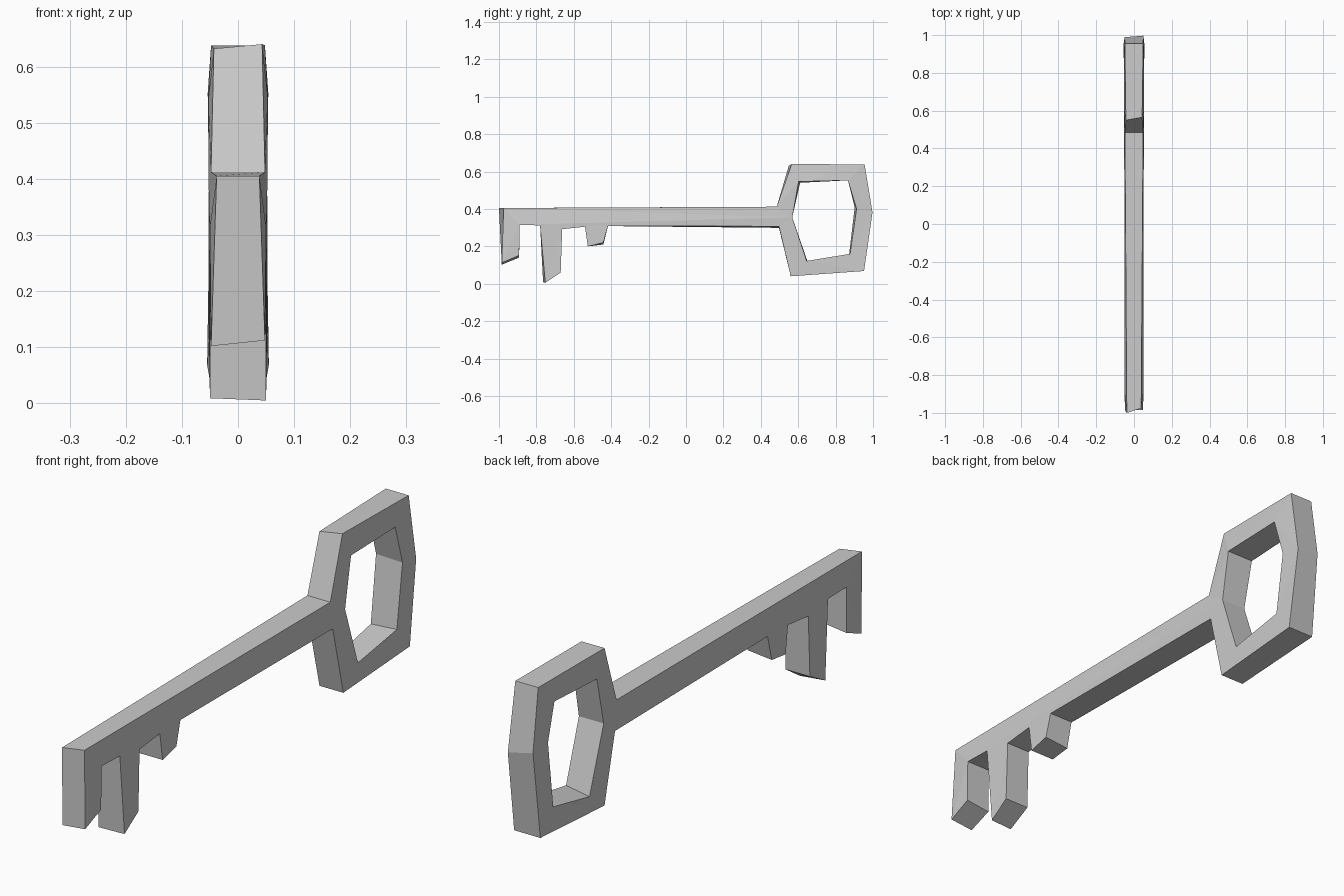
import bpy, bmesh
from mathutils import Vector
from mathutils.geometry import tessellate_polygon

if "Cube" in bpy.data.objects:
    bpy.data.objects.remove(bpy.data.objects["Cube"])

# Profile corners in the side plane: (y, z, half thickness)
tip = [(-0.975, 0.405, 0.038), (-0.985, 0.112, 0.048)]
teeth = [(-0.892, 0.152, 0.05), (-0.89, 0.315, 0.05), (-0.78, 0.312, 0.05),
         (-0.752, 0.005, 0.05), (-0.67, 0.06, 0.051), (-0.662, 0.292, 0.05),
         (-0.54, 0.305, 0.05), (-0.525, 0.2, 0.051), (-0.442, 0.22, 0.051),
         (-0.417, 0.31, 0.05)]
bow = [(0.497, 0.307, 0.05), (0.56, 0.04, 0.05), (0.952, 0.068, 0.055),
       (0.997, 0.382, 0.05), (0.955, 0.638, 0.048), (0.565, 0.64, 0.043),
       (0.485, 0.412, 0.048)]
hole = [(0.568, 0.355, 0.052), (0.602, 0.546, 0.053), (0.866, 0.553, 0.054),
        (0.912, 0.4, 0.052), (0.877, 0.16, 0.053), (0.645, 0.122, 0.052)]
outline = tip + teeth + bow

# Hand-cut wobble: how far the left face is shifted (y, z) at some corners
shift = {tip[0]: (-0.025, 0), tip[1]: (0, -0.01), teeth[0]: (0, -0.012),
         teeth[3]: (-0.012, 0.004), teeth[8]: (0, -0.01), bow[0]: (0, -0.008),
         bow[5]: (-0.015, -0.008), bow[3]: (-0.008, 0.02), hole[1]: (0.008, -0.006),
         hole[3]: (-0.01, 0.01), hole[4]: (-0.005, -0.005), hole[5]: (0.008, -0.012)}


def face_verts(bm, loop, side):
    """Corners of one loop on the right (+1) or left (-1) face."""
    verts = []
    for p in loop:
        dy, dz = shift.get(p, (0, 0)) if side < 0 else (0, 0)
        verts.append(bm.verts.new((side * p[2], p[0] + dy, p[1] + dz)))
    return verts


bm = bmesh.new()
loops = [outline, hole]
tris = tessellate_polygon([[Vector((y, z, 0)) for y, z, _ in l] for l in loops])
sides = [[face_verts(bm, l, s) for l in loops] for s in (1, -1)]

# Flat right and left faces, with the bow opening
for side in sides:
    flat = side[0] + side[1]
    for t in tris:
        bm.faces.new([flat[i] for i in t])

# Walls around the outline and inside the opening
for right, left in zip(*sides):
    for i in range(len(right)):
        j = (i + 1) % len(right)
        bm.faces.new((right[i], right[j], left[j], left[i]))

bmesh.ops.recalc_face_normals(bm, faces=bm.faces)
mesh = bpy.data.meshes.new("key")
bm.to_mesh(mesh)
bm.free()
key = bpy.data.objects.new("key", mesh)
bpy.context.collection.objects.link(key)
